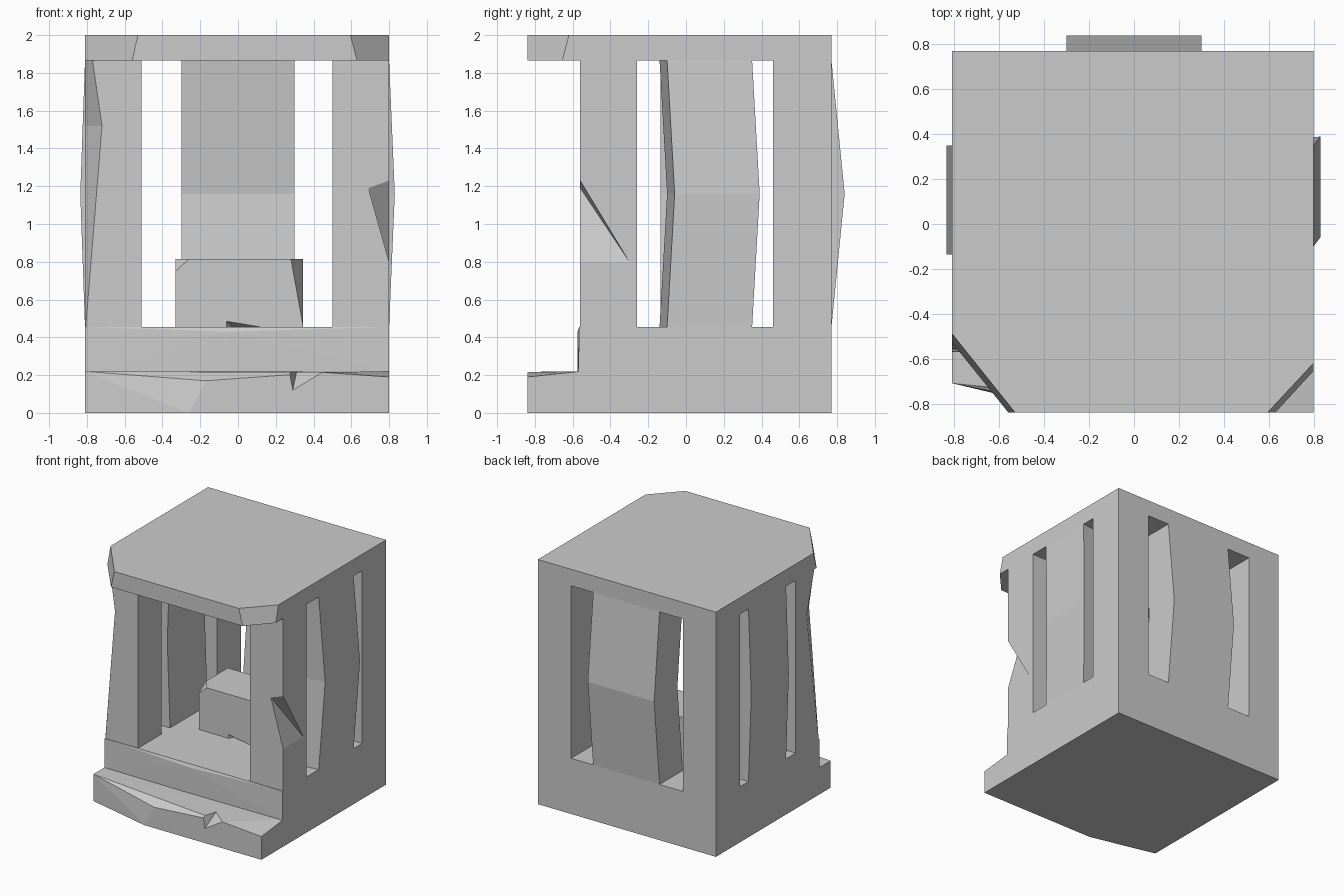
import bpy, bmesh
from mathutils import Vector

if "Cube" in bpy.data.objects:
    bpy.data.objects.remove(bpy.data.objects["Cube"])


def finish(name, bm):
    bmesh.ops.recalc_face_normals(bm, faces=bm.faces)
    me = bpy.data.meshes.new(name)
    bm.to_mesh(me)
    bm.free()
    ob = bpy.data.objects.new(name, me)
    bpy.context.collection.objects.link(ob)
    return ob


def hull(name, pts):
    """Convex stone block around a few points."""
    bm = bmesh.new()
    for p in pts:
        bm.verts.new(p)
    bmesh.ops.convex_hull(bm, input=bm.verts[:])
    bmesh.ops.dissolve_limit(bm, angle_limit=0.005, verts=bm.verts[:], edges=bm.edges[:])
    return finish(name, bm)


def loft(name, sections):
    """Stack of (z, outline) sections, capped at both ends."""
    bm = bmesh.new()
    rings = [[bm.verts.new((x, y, z)) for x, y in outline] for z, outline in sections]
    for a, b in zip(rings, rings[1:]):
        n = len(a)
        for i in range(n):
            j = (i + 1) % n
            bm.faces.new((a[i], a[j], b[j], b[i]))
    bm.faces.new(rings[0][::-1])
    bm.faces.new(rings[-1])
    return finish(name, bm)


def chip(ob, a, c, b, d):
    """Knock out a wedge whose inner crease runs from a to c."""
    mid = (Vector(a) + Vector(c)) / 2
    cutter = hull(ob.name + "_chip", [mid + (Vector(p) - mid) * 1.6 for p in (a, c, b, d)])
    cutter.hide_render = True
    cutter.hide_set(True)
    mod = ob.modifiers.new("chip", 'BOOLEAN')
    mod.operation, mod.solver, mod.object = 'DIFFERENCE', 'EXACT', cutter
    bpy.context.view_layer.objects.active = ob
    bpy.ops.object.modifier_apply(modifier=mod.name)
    bpy.data.objects.remove(cutter)


def rect(x0, x1, y0, y1):
    return [(x0, y0), (x1, y0), (x1, y1), (x0, y1)]


L, R, BACK, FRONT = -0.81, 0.80, 0.77, -0.56
FLOOR, MID, CEIL = 0.455, 1.16, 1.865

# Worn entrance step running under the whole building
step = hull("base_step", [
    (L, -.71, 0), (-.26, -.84, 0), (R, -.84, 0), (R, BACK, 0), (L, BACK, 0),
    (L, -.71, .22), (-.17, -.84, .17), (.45, -.84, .215), (R, -.84, .19),
    (L, FRONT, .22), (R, FRONT, .22), (L, BACK, .22), (R, BACK, .22)])
chip(step, (.29, -.84, .12), (.31, -.73, .215), (.45, -.84, .217), (.275, -.84, .2))

# Floor block with a worn front edge
hull("floor_block", [
    (L, -.57, .22), (R, -.57, .22), (R, BACK, .22), (L, BACK, .22),
    (L, -.565, FLOOR), (R, -.565, FLOOR), (R, BACK, FLOOR), (L, BACK, FLOOR),
    (-.05, -.575, .43), (-.05, -.575, .22)])

# Back corner posts
for name, x0, x1 in (("left", L, -.51), ("right", .5, R)):
    post = rect(x0, x1, .46, BACK)
    loft("back_post_" + name, [(FLOOR, post), (CEIL, post)])

# Front right post with a broken corner
post = rect(.5, R, FRONT, -.26)
front_right = loft("front_post_right", [(FLOOR, post), (CEIL, post)])
chip(front_right, (.69, FRONT, 1.19), (R, -.3, .8), (R, FRONT, 1.23), (R, FRONT, .8))


# Front left post, its outer corner worn away
def worn(cx, cy):
    return [(L + cx, FRONT), (-.51, FRONT), (-.51, -.26), (L, -.26), (L, FRONT + cy)]


loft("front_post_left", [(FLOOR, worn(.004, .004)), (1.52, worn(.09, .16)),
                         (CEIL, worn(.04, .06))])


# Upright wall slabs that bend outward at mid height
def slab(name, outline, dx, dy):
    bent = [(x + dx, y + dy) for x, y in outline]
    loft(name, [(FLOOR, outline), (MID, bent), (CEIL, outline)])


slab("back_slab", rect(-.3, .3, .47, BACK), 0, .07)
slab("right_slab", [(.5, -.14), (R, -.10), (R, .35), (.5, .31)], .03, .04)
slab("left_slab", [(L, -.135), (-.52, -.135), (-.52, .35), (L, .35)], -.025, 0)


# Roof slab with broken front corners
def roof(xl, yl, xr, yr):
    return [(xl, -.84), (xr, -.84), (R, yr), (R, BACK), (L, BACK), (L, yl)]


loft("roof_slab", [(CEIL, roof(-.56, -.53, .63, -.655)), (2.0, roof(-.53, -.49, .595, -.62))])

# Altar block in the middle, chipped at the corners and the foot
altar = hull("altar_block", [
    (-.33, -.035, FLOOR), (.345, -.035, FLOOR), (-.33, .34, FLOOR), (.345, .34, FLOOR),
    (-.33, -.035, .75), (-.26, -.035, .815), (-.33, .06, .815),
    (.28, -.035, .815), (.345, .1, .815), (-.33, .34, .815), (.345, .34, .815)])
chip(altar, (-.06, -.035, .485), (-.03, .02, FLOOR), (.12, -.035, FLOOR), (-.06, -.035, FLOOR))
